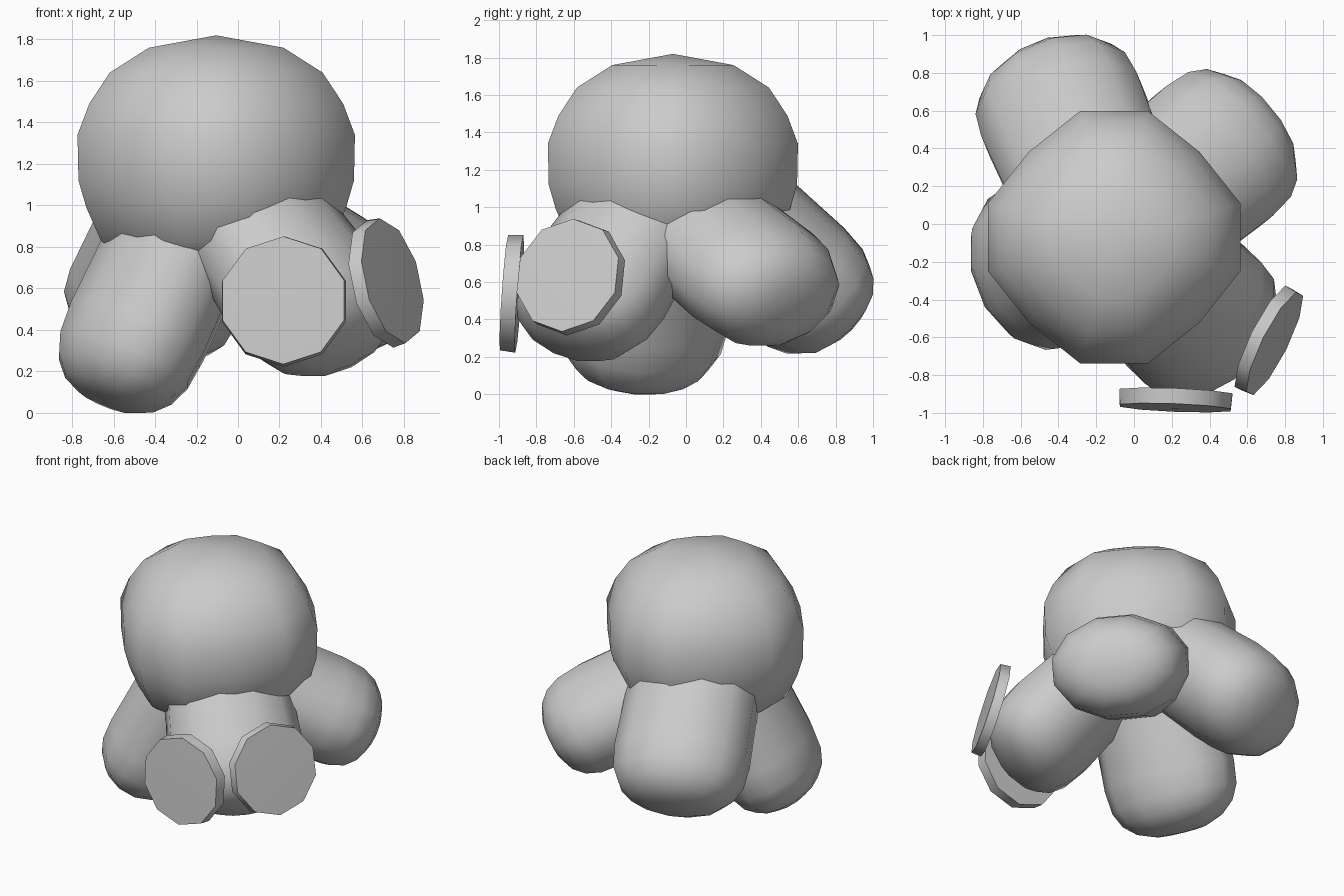
import bpy, bmesh, math
from mathutils import Vector

if "Cube" in bpy.data.objects:
    bpy.data.objects.remove(bpy.data.objects["Cube"])


def revolve(name, profile, origin, axis, sides, smooth_angle, flat=1.0, diag=0.0):
    """Spin (height, radius) points about an axis; radius 0 makes a pole.
    flat squashes the section upright, diag trims it at the diagonals."""
    bm = bmesh.new()
    rot = Vector(axis).to_track_quat('Z', 'Y')
    origin = Vector(origin)
    rings = []
    for h, r in profile:
        count = sides if r > 1e-4 else 1
        ring = []
        for i in range(count):
            t = 2 * math.pi * (i + 0.5) / sides
            k = r * (1 - diag * math.sin(2 * t) ** 2)
            ring.append(bm.verts.new(origin + rot @ Vector((
                k * math.cos(t), k * flat * math.sin(t), h))))
        rings.append(ring)
    for a, b in zip(rings, rings[1:]):
        for i in range(sides):
            j = (i + 1) % sides
            quad = [a[i % len(a)], a[j % len(a)], b[j % len(b)], b[i % len(b)]]
            bm.faces.new(list(dict.fromkeys(quad)))
    bmesh.ops.recalc_face_normals(bm, faces=bm.faces[:])
    mesh = bpy.data.meshes.new(name)
    bm.to_mesh(mesh)
    bm.free()
    obj = bpy.data.objects.new(name, mesh)
    bpy.context.collection.objects.link(obj)
    bpy.context.view_layer.objects.active = obj
    obj.select_set(True)
    bpy.ops.object.shade_smooth_by_angle(angle=math.radians(smooth_angle))
    obj.select_set(False)
    return obj


def dome(height, radius, power, steps):
    """Superellipse quarter profile from the rim up to the pole."""
    pts = []
    for k in range(steps):
        a = math.radians(90 * k / steps)
        pts.append((height * math.sin(a) ** (2 / power),
                    radius * math.cos(a) ** (2 / power)))
    return pts + [(height, 0)]


# Large rounded head
HEAD = Vector((-0.105, -0.07, 1.24))
head_profile = [(-0.60, 0), (-0.55, 0.40), (-0.41, 0.59), (-0.25, 0.665), (-0.12, 0.705),
                (0.10, 0.71), (0.25, 0.65), (0.40, 0.545), (0.52, 0.345), (0.58, 0)]
revolve("head", head_profile, HEAD, (0, 0, 1), 12, 60, diag=0.1)

# Round-ended limbs, wider than thick: end centre, root height, root radius, flatness
limbs = {
    "limb_front_left": ((-0.485, -0.215, 0.395), 1.22, 0.43, 0.74),
    "limb_back_left": ((-0.375, 0.58, 0.62), 1.24, 0.43, 0.81),
    "limb_back_right": ((0.42, 0.36, 0.635), 0.99, 0.43, 0.76),
    "limb_front_right": ((0.32, -0.48, 0.575), 1.20, 0.39, 0.77),
}
for name, (end, root_z, root_r, flat) in limbs.items():
    axis = Vector(end) - Vector((HEAD.x, HEAD.y, root_z))
    profile = [(-axis.length, 0), (-axis.length, root_r)] + dome(0.39, 0.46, 2.6, 5)
    revolve(name, profile, end, axis, 12, 60, flat=flat)

# Two flat ten-sided discs on the front right limb: centre, normal, radius, half thickness
discs = {
    "disc_front": ((0.22, -0.935, 0.54), (-0.04, -1, 0.07), 0.315, 0.044),
    "disc_side": ((0.718, -0.62, 0.63), (0.86, -0.43, 0.22), 0.315, 0.037),
}
for name, (centre, normal, r, h) in discs.items():
    profile = [(-h, 0), (-h, r), (h - 0.006, r * 0.98), (h, 0)]
    revolve(name, profile, centre, normal, 10, 40)
